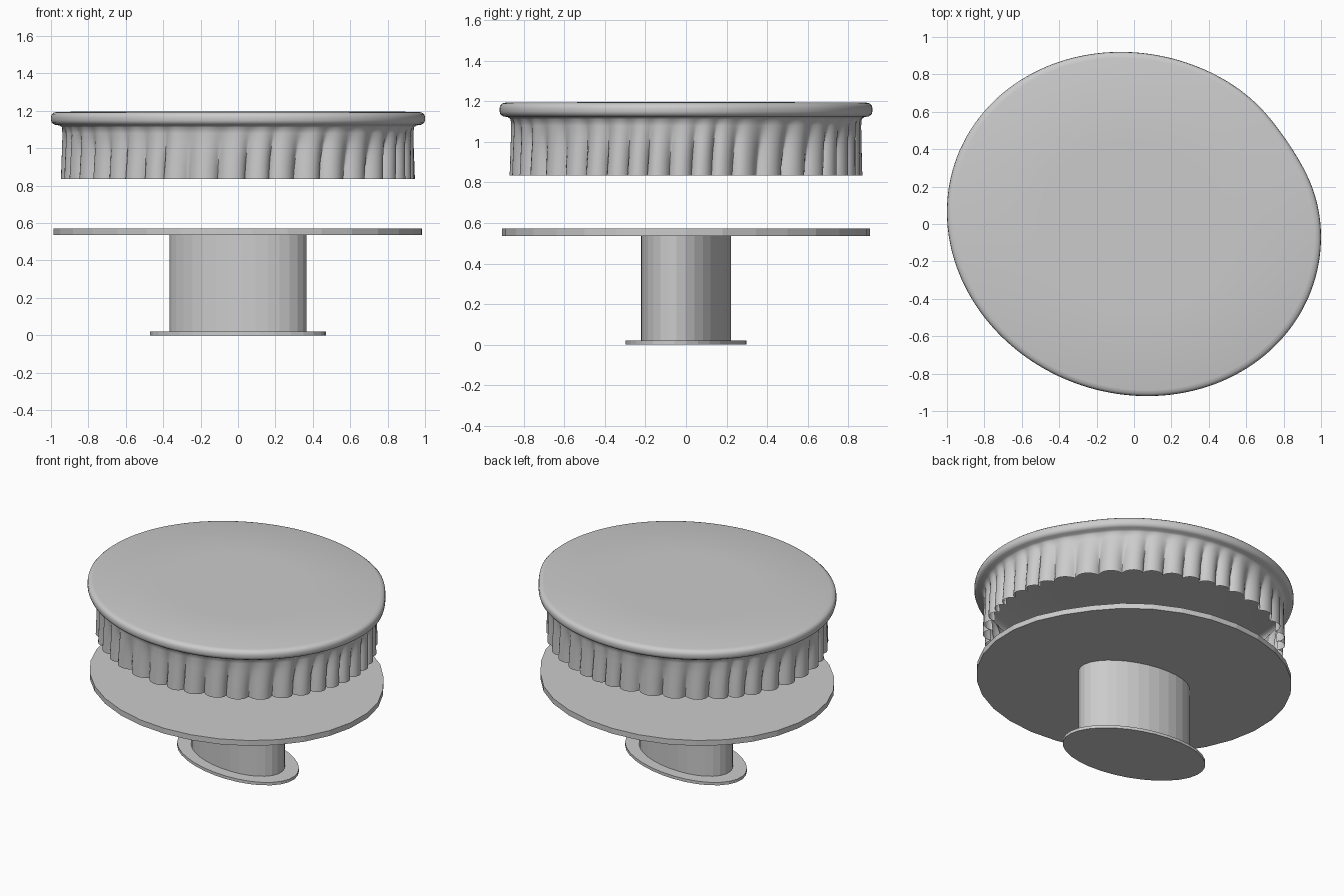
import bpy, bmesh, math, random
from math import sin, cos, pi, radians

if "Cube" in bpy.data.objects:
    bpy.data.objects.remove(bpy.data.objects["Cube"])

random.seed(4)


def ellipse(t, a, b, tilt):
    """Point of an ellipse turned by tilt degrees; t is the parameter angle."""
    r = radians(tilt)
    x, y = a * cos(t), b * sin(t)
    return x * cos(r) - y * sin(r), x * sin(r) + y * cos(r)


def table_outline(t):
    """Outline of the table top, slightly flattened at the back right."""
    x, y = ellipse(t, 1.012, 0.907, -20.1)
    direction = math.atan2(y, x)
    f = 1 - 0.02 * math.exp(-((direction - radians(28)) / radians(16)) ** 2)
    return x * f, y * f


def finish(name, bm):
    bmesh.ops.recalc_face_normals(bm, faces=bm.faces)
    mesh = bpy.data.meshes.new(name)
    bm.to_mesh(mesh)
    bm.free()
    obj = bpy.data.objects.new(name, mesh)
    bpy.context.collection.objects.link(obj)
    return obj


def bridge(bm, lower, upper):
    n = len(lower)
    for i in range(n):
        j = (i + 1) % n
        bm.faces.new((lower[i], lower[j], upper[j], upper[i]))


def slab(name, outline, z0, z1, sides=32):
    """Flat-faced closed prism with an oval outline."""
    bm = bmesh.new()
    rings = []
    for z in (z0, z1):
        pts = [outline(2 * pi * i / sides) for i in range(sides)]
        rings.append([bm.verts.new((x, y, z)) for x, y in pts])
    bridge(bm, *rings)
    bm.faces.new(rings[0])
    bm.faces.new(rings[1])
    return finish(name, bm)


# Pedestal and table top
slab("base_plate", lambda t: ellipse(t, 0.479, 0.284, -13.5), 0.0, 0.02)
slab("column", lambda t: ellipse(t, 0.375, 0.211, -13.5), 0.02, 0.535)
slab("table_top", lambda t: [c * 0.988 for c in table_outline(t)], 0.535, 0.572)

# Cloth profile: (scale, height, pleat depth) from the top centre to the hem
profile = [(0.5, 1.196, 0), (0.965, 1.195, 0), (0.985, 1.19, 0),
           (0.997, 1.18, 0), (1.0, 1.165, 0), (1.0, 1.15, 0),
           (0.995, 1.135, 0), (0.98, 1.126, 0), (0.955, 1.122, 0),
           (0.943, 1.113, 0.04), (0.94, 1.08, 0.2), (0.941, 1.02, 0.45),
           (0.943, 0.96, 0.68), (0.945, 0.90, 0.86), (0.947, 0.835, 1.0)]

# Uneven pleats: each has a start angle, a width and a strength
PLEATS, STEPS = 42, 14
widths = [random.uniform(0.75, 1.25) for _ in range(PLEATS)]
total = sum(widths)
columns, angle = [], 0.0
for w in widths:
    width = 2 * pi * w / total
    strength = random.uniform(0.7, 1.0)
    for k in range(STEPS):
        columns.append((angle + width * k / STEPS, 2 * pi * k / STEPS, strength))
    angle += width

# Draped cloth with rounded rim and hanging pleats
bm = bmesh.new()
rings = []
for scale, z, depth in profile:
    ring = []
    for t, phase, strength in columns:
        fold = 0.5 - 0.5 * cos(phase)
        slide = depth * (0.028 * strength * sin(phase) - 0.03)
        x, y = table_outline(t + slide)
        f = scale - 0.062 * depth * strength * fold
        ring.append(bm.verts.new((x * f, y * f, z)))
    rings.append(ring)
for upper, lower in zip(rings, rings[1:]):
    bridge(bm, lower, upper)
centre = bm.verts.new((0, 0, 1.196))
for i, v in enumerate(rings[0]):
    bm.faces.new((v, rings[0][(i + 1) % len(rings[0])], centre))
cloth = finish("tablecloth", bm)
bpy.context.view_layer.objects.active = cloth
cloth.select_set(True)
bpy.ops.object.shade_smooth_by_angle(angle=radians(50))
